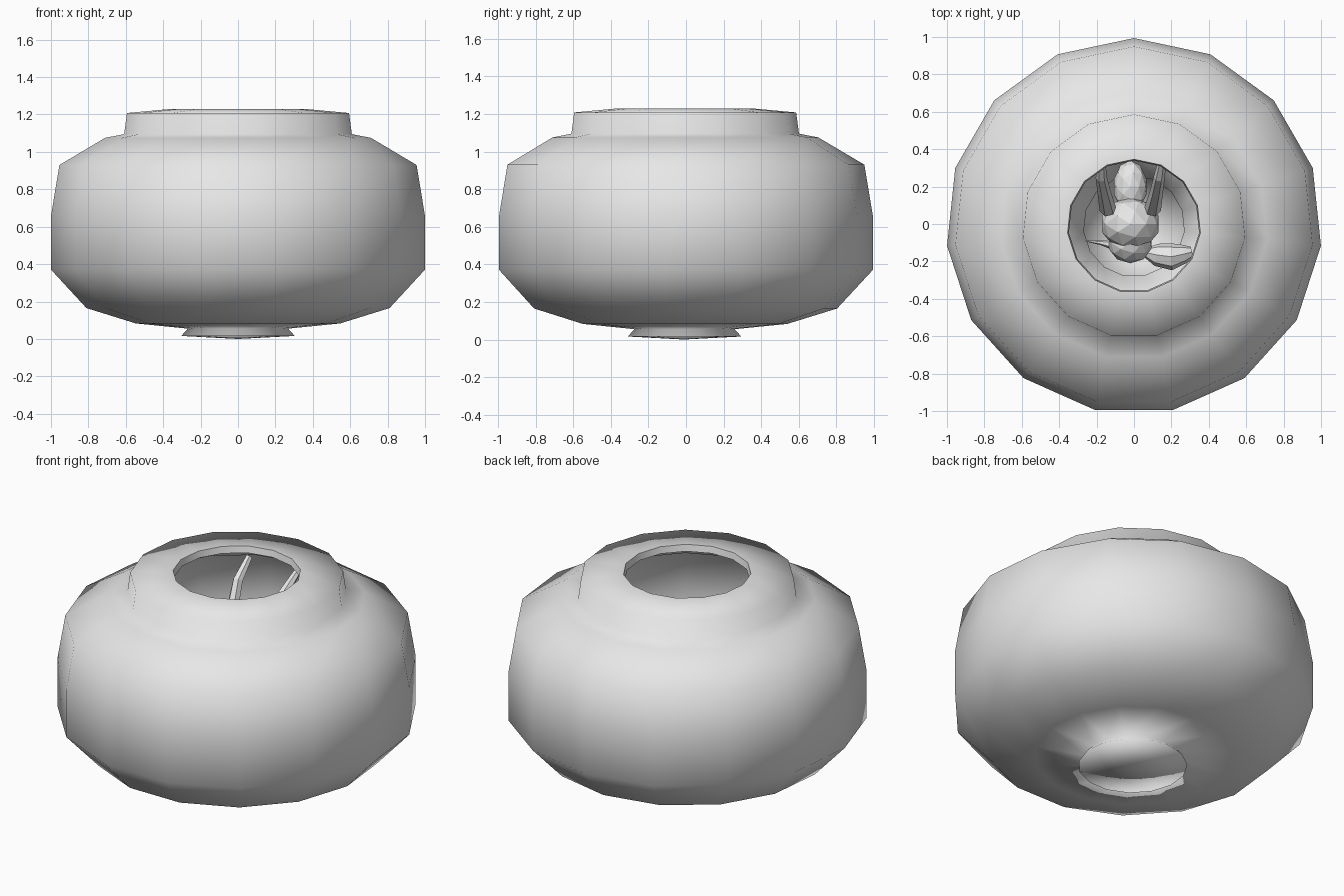
import bpy, bmesh, math
from mathutils import Vector, Matrix

cube = bpy.data.objects.get("Cube")
if cube:
    bpy.data.objects.remove(cube, do_unlink=True)

SIDES = 15
CENTRE_Y = -0.011


def make_material(name, value):
    mat = bpy.data.materials.new(name)
    mat.use_nodes = True
    colour = (value, value, value, 1)
    mat.diffuse_color = colour
    mat.node_tree.nodes["Principled BSDF"].inputs["Base Color"].default_value = colour
    mat.use_backface_culling = True
    return mat


grey = make_material("light_grey", 0.8)


def finish(bm, name, smooth):
    mesh = bpy.data.meshes.new(name)
    for face in bm.faces:
        face.smooth = smooth
    bm.to_mesh(mesh)
    bm.free()
    mesh.materials.append(grey)
    obj = bpy.data.objects.new(name, mesh)
    bpy.context.collection.objects.link(obj)
    return obj


def lathe(name, profile):
    """Turn (radius, z) pairs; a rising profile faces outward."""
    bm = bmesh.new()
    rings = []
    for r, z in profile:
        if r == 0:
            rings.append([bm.verts.new((0, CENTRE_Y, z))] * SIDES)
            continue
        ring = []
        for i in range(SIDES):
            a = math.pi / 2 + math.tau * i / SIDES
            ring.append(bm.verts.new((r * math.cos(a), r * math.sin(a) + CENTRE_Y, z)))
        rings.append(ring)
    for low, high in zip(rings, rings[1:]):
        for i in range(SIDES):
            j = (i + 1) % SIDES
            corners = [low[i], low[j], high[j], high[i]]
            bm.faces.new(list(dict.fromkeys(corners)))
    return finish(bm, name, True)


def blob(name, centre, size, turn=0):
    """Faceted rounded lump."""
    bm = bmesh.new()
    bmesh.ops.create_icosphere(bm, subdivisions=2, radius=1)
    matrix = Matrix.Translation(centre) @ Matrix.Rotation(turn, 4, "Z") @ Matrix.Diagonal((*size, 1))
    bmesh.ops.transform(bm, matrix=matrix, verts=bm.verts)
    return finish(bm, name, False)


def limb(name, points, sides=6):
    """Faceted tube through (x, y, z, radius) points."""
    bm = bmesh.new()
    rings = []
    spots = [Vector(p[:3]) for p in points]
    for i, p in enumerate(points):
        along = spots[min(i + 1, len(spots) - 1)] - spots[max(i - 1, 0)]
        turn = along.to_track_quat("Z", "Y")
        ring = []
        for k in range(sides):
            a = math.tau * k / sides
            ring.append(bm.verts.new(spots[i] + turn @ Vector((math.cos(a), math.sin(a), 0)) * p[3]))
        rings.append(ring)
    for low, high in zip(rings, rings[1:]):
        for k in range(sides):
            n = (k + 1) % sides
            bm.faces.new((low[k], low[n], high[n], high[k]))
    bm.faces.new(rings[0][::-1])
    bm.faces.new(rings[-1])
    return finish(bm, name, False)


# Bowl: foot, belly, shoulder, collar and rim
lathe("bowl", [(0, 0), (0.305, 0.016), (0.27, 0.055), (0.55, 0.083), (0.815, 0.165),
               (1.005, 0.37), (1.005, 0.66), (0.96, 0.93), (0.715, 1.075),
               (0.612, 1.095), (0.597, 1.208), (0.357, 1.23)])

# Inner wall, facing the inside
lathe("rim_lip", [(0.357, 1.23), (0.35, 1.19)])
lathe("inner_wall", [(0.35, 1.19), (0.57, 1.17), (0.585, 1.07), (0.69, 1.045),
                     (0.92, 0.91), (0.97, 0.66), (0.97, 0.37), (0.79, 0.2)])

# Creature inside: body, head, hips
blob("creature_body", (-0.02, 0.0, 0.55), (0.16, 0.14, 0.16))
blob("creature_head", (-0.02, -0.1, 0.52), (0.12, 0.11, 0.12))
blob("creature_hips", (-0.02, 0.2, 0.5), (0.09, 0.14, 0.08))

# Two long limbs sweeping up and back
for side, label in ((1, "left"), (-1, "right")):
    limb(label + "_long_limb", [(side * 0.12 - 0.02, 0.08, 0.68, 0.045),
                                (side * 0.14 - 0.02, 0.17, 0.88, 0.035),
                                (side * 0.155 - 0.02, 0.25, 1.04, 0.03),
                                (side * 0.165 - 0.01, 0.36, 1.14, 0.02)])

# Arms: a thick one on the left, a thin pointed one on the right
limb("left_arm", [(0.05, -0.15, 0.5, 0.02), (0.12, -0.165, 0.5, 0.06), (0.2, -0.175, 0.5, 0.072),
                  (0.27, -0.16, 0.5, 0.05), (0.31, -0.15, 0.5, 0.03)], sides=8)
limb("right_arm", [(-0.12, -0.11, 0.5, 0.025), (-0.18, -0.1, 0.5, 0.012), (-0.26, -0.09, 0.5, 0.003)])
